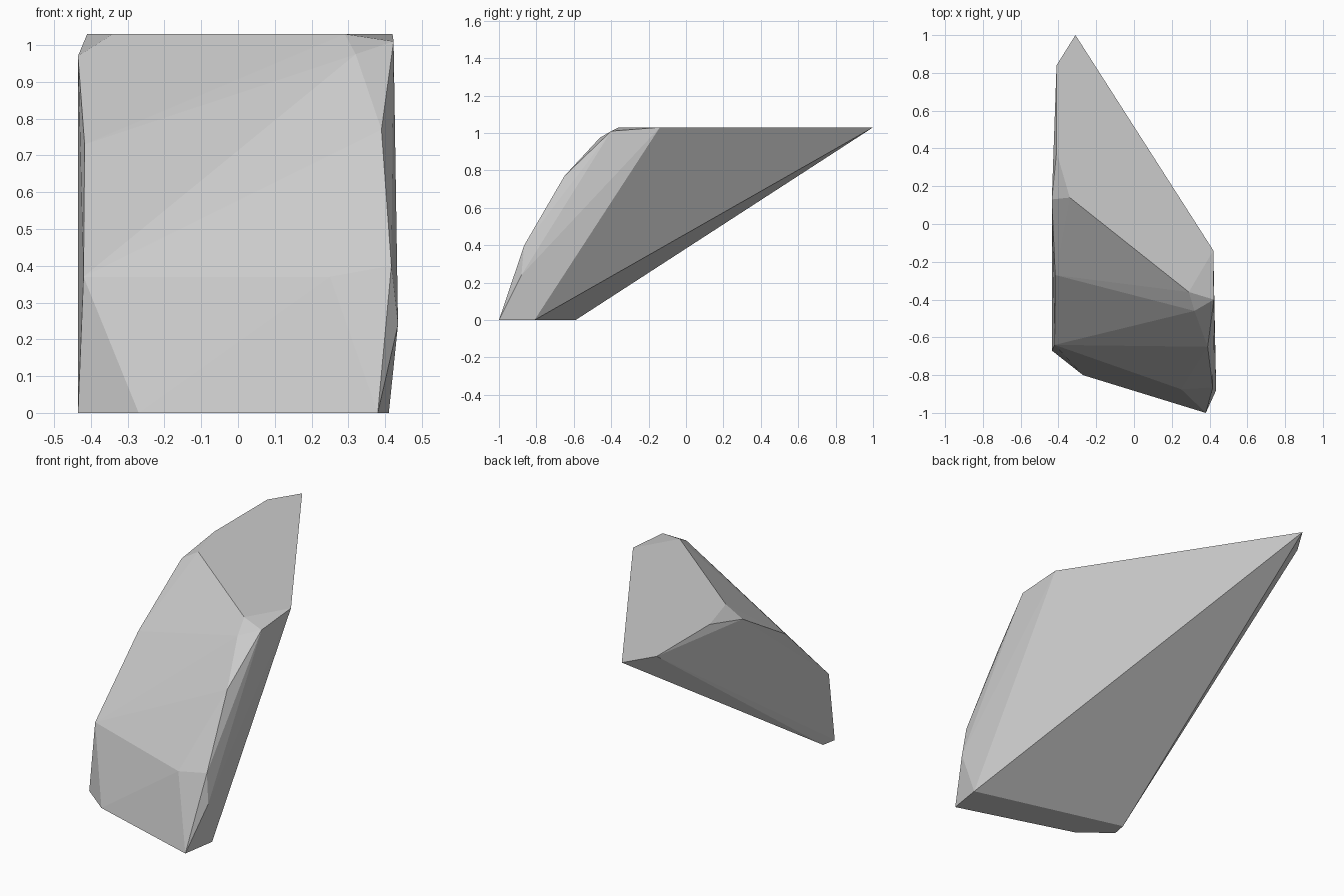
import bpy
import bmesh

cube = bpy.data.objects.get("Cube")
if cube:
    bpy.data.objects.remove(cube, do_unlink=True)

# Plain grey stone
stone = bpy.data.materials.new("grey stone")
stone.use_nodes = True
grey = (0.6, 0.6, 0.6, 1.0)
stone.diffuse_color = grey
stone.node_tree.nodes["Principled BSDF"].inputs["Base Color"].default_value = grey

# Corners of the rock, grouped by where they lie
TOP = 1.03
top_rim = [(-0.31, 1.0), (-0.41, 0.84), (-0.41, 0.38),
           (-0.34, 0.14), (0.29, -0.36), (0.42, -0.14)]
base_rim = [(0.38, -1.0), (0.41, -0.81), (-0.42, -0.59),
            (-0.435, -0.67), (-0.27, -0.80)]
right_edge = [(-0.435, 0.13, 0.97), (-0.417, -0.27, 0.73), (-0.42, -0.64, 0.37)]
left_edge = [(0.423, -0.40, 1.01), (0.32, -0.46, 0.975), (0.39, -0.65, 0.77),
             (0.417, -0.865, 0.40), (0.25, -0.875, 0.37), (0.435, -0.88, 0.24)]

corners = [(x, y, TOP) for x, y in top_rim]
corners += [(x, y, 0.0) for x, y in base_rim]
corners += right_edge + left_edge

# Wrap the corners in a faceted convex skin
bm = bmesh.new()
for co in corners:
    bm.verts.new(co)
bmesh.ops.convex_hull(bm, input=bm.verts[:])
bmesh.ops.delete(bm, geom=[v for v in bm.verts if not v.link_faces], context='VERTS')

# Merge flat triangles into clean facets
bmesh.ops.dissolve_limit(bm, angle_limit=0.003, verts=bm.verts[:], edges=bm.edges[:])
bmesh.ops.recalc_face_normals(bm, faces=bm.faces[:])

mesh = bpy.data.meshes.new("rock")
bm.to_mesh(mesh)
bm.free()
mesh.materials.append(stone)
rock = bpy.data.objects.new("rock", mesh)
bpy.context.collection.objects.link(rock)
